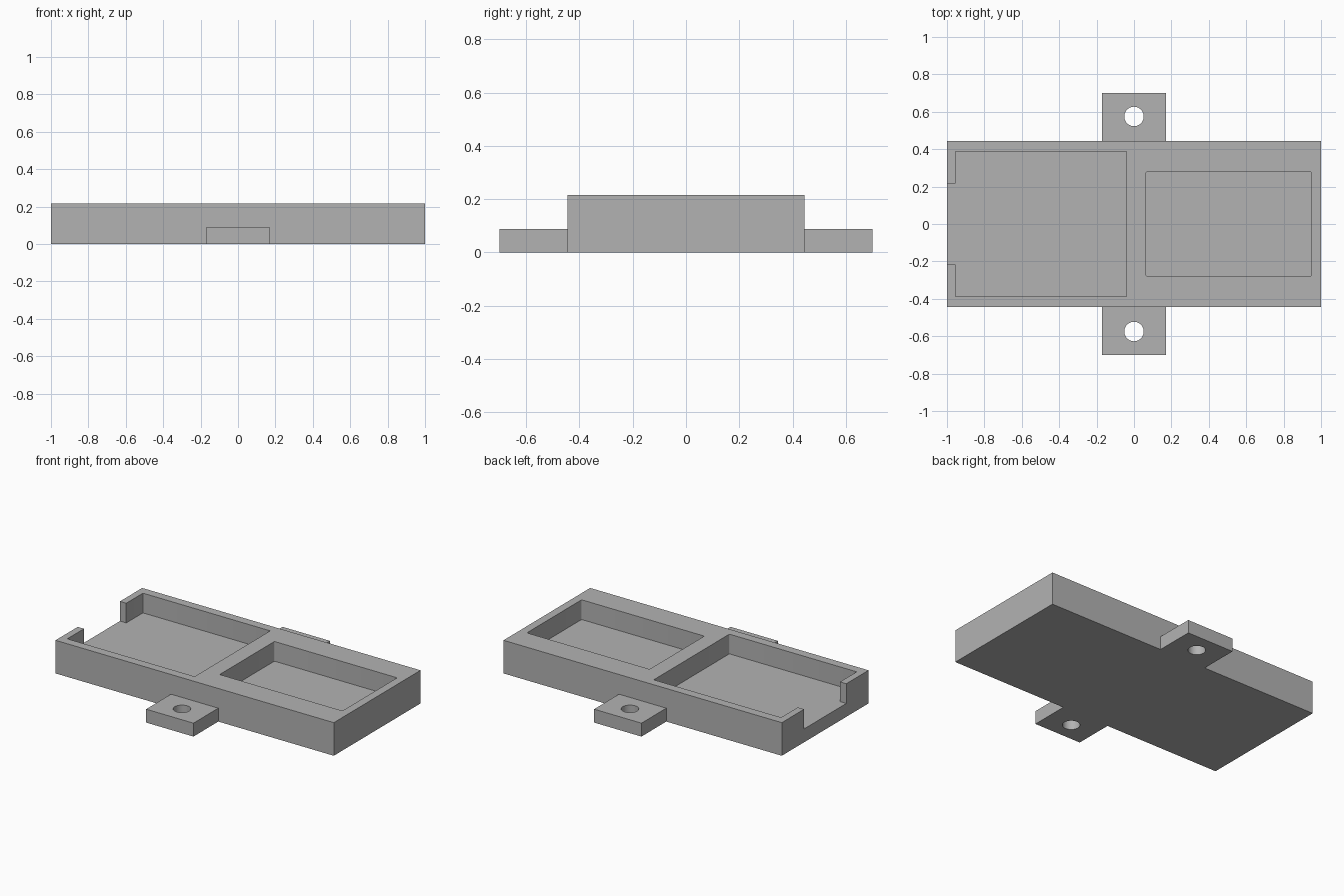
import bpy
import bmesh

cube = bpy.data.objects.get("Cube")
if cube:
    bpy.data.objects.remove(cube, do_unlink=True)

# Single plain grey for the whole tray
grey = bpy.data.materials.new("plain grey")
grey.use_nodes = True
colour = (0.45, 0.45, 0.45, 1)
grey.diffuse_color = colour
grey.node_tree.nodes["Principled BSDF"].inputs["Base Color"].default_value = colour

HALF_WIDTH, HEIGHT, FLOOR = 0.445, 0.215, 0.087
TAB_END, TAB_HALF, TAB_HEIGHT = 0.7, 0.17, 0.087


def finish(bm, name):
    mesh = bpy.data.meshes.new(name)
    bm.to_mesh(mesh)
    bm.free()
    mesh.materials.append(grey)
    obj = bpy.data.objects.new(name, mesh)
    bpy.context.collection.objects.link(obj)
    return obj


def box(name, low, high, corner=0):
    """Box between two corners, with optionally rounded upright edges."""
    bm = bmesh.new()
    bmesh.ops.create_cube(bm, size=1)
    for v in bm.verts:
        v.co = [high[i] if v.co[i] > 0 else low[i] for i in range(3)]
    if corner:
        upright = [e for e in bm.edges
                   if abs(e.verts[0].co.z - e.verts[1].co.z) > 0.01]
        bmesh.ops.bevel(bm, geom=upright, offset=corner, segments=4,
                        profile=0.5, affect='EDGES')
    return finish(bm, name)


def cylinder(name, x, y, radius):
    bm = bmesh.new()
    bmesh.ops.create_cone(bm, cap_ends=True, segments=48, radius1=radius,
                          radius2=radius, depth=1)
    bmesh.ops.translate(bm, verts=bm.verts, vec=(x, y, 0))
    return finish(bm, name)


def cut(obj, cutter):
    cutter.hide_render = True
    mod = obj.modifiers.new("cut", 'BOOLEAN')
    mod.operation = 'DIFFERENCE'
    mod.solver = 'EXACT'
    mod.object = cutter
    bpy.context.view_layer.objects.active = obj
    bpy.ops.object.modifier_apply(modifier=mod.name)
    bpy.data.objects.remove(cutter, do_unlink=True)


def smooth(obj):
    bpy.ops.object.select_all(action='DESELECT')
    obj.select_set(True)
    bpy.context.view_layer.objects.active = obj
    bpy.ops.object.shade_smooth_by_angle(angle=0.6)


# Main tray with two pockets and an opening through the end wall
tray = box("tray", (-1, -HALF_WIDTH, 0), (1, HALF_WIDTH, HEIGHT))
cut(tray, box("large_pocket", (-0.955, -0.388, FLOOR), (-0.04, 0.388, 0.5), 0.005))
cut(tray, box("end_opening", (-1.1, -0.217, FLOOR), (-0.9, 0.217, 0.5)))
cut(tray, box("small_pocket", (0.065, -0.281, FLOOR), (0.947, 0.281, 0.5), 0.008))
smooth(tray)

# Mounting tabs with screw holes
for name, side in (("front_tab", -1), ("back_tab", 1)):
    near, far = sorted((side * HALF_WIDTH, side * TAB_END))
    tab = box(name, (-TAB_HALF, near, 0), (TAB_HALF, far, TAB_HEIGHT))
    cut(tab, cylinder("screw_hole", 0, side * 0.575, 0.052))
    smooth(tab)
